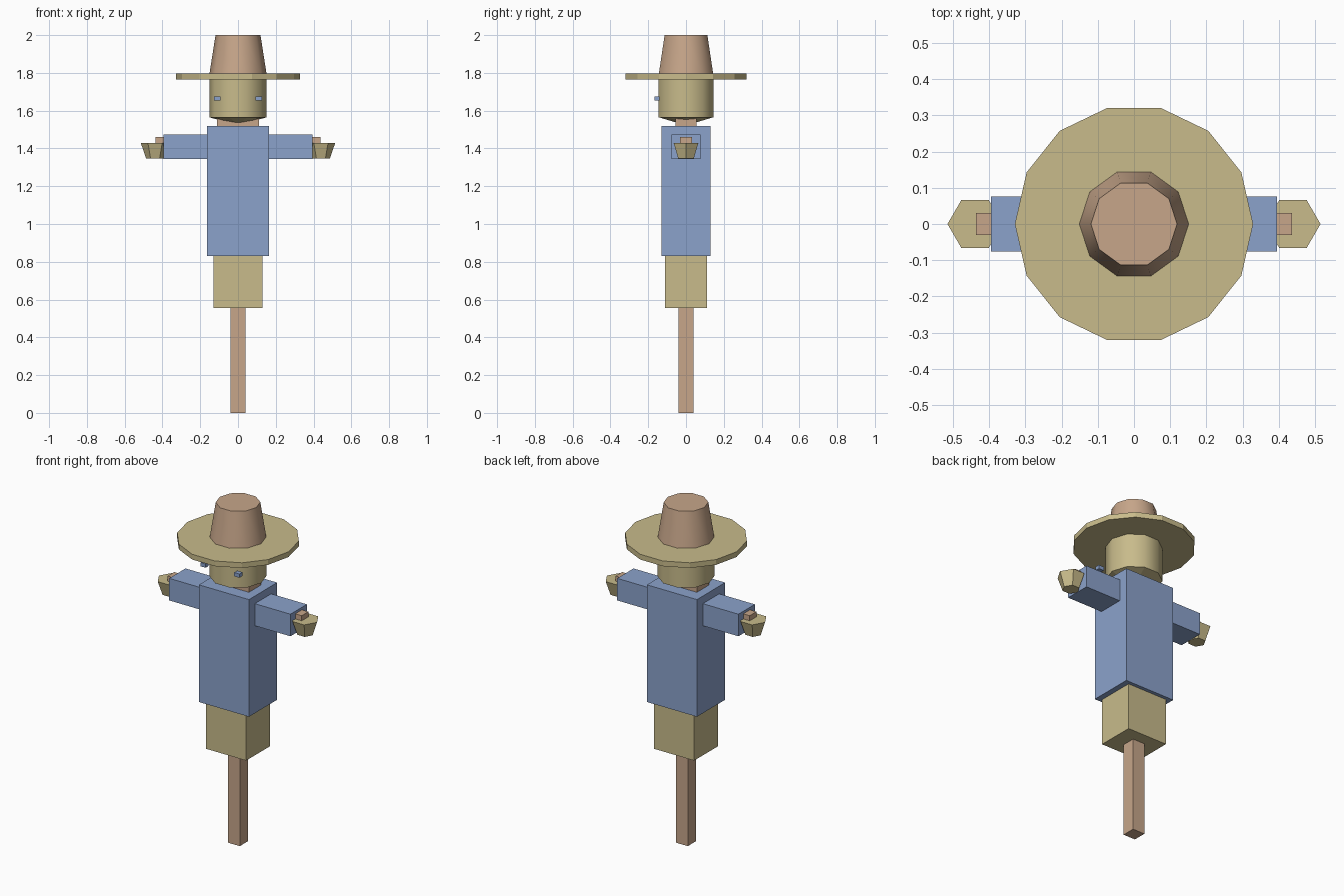
import bpy, math

if "Cube" in bpy.data.objects:
    bpy.data.objects.remove(bpy.data.objects["Cube"])


def material(name, rgb):
    m = bpy.data.materials.new(name)
    m.diffuse_color = (*rgb, 1)
    m.use_nodes = True
    m.node_tree.nodes["Principled BSDF"].inputs["Base Color"].default_value = m.diffuse_color
    return m


STRAW = material("straw", (0.578, 0.497, 0.258))
WOOD = material("wood", (0.571, 0.381, 0.254))
CLOTH = material("blue_cloth", (0.258, 0.361, 0.597))


def box(name, mat, x, y, z):
    """Box spanning the given (min, max) ranges."""
    bpy.ops.mesh.primitive_cube_add(size=1, location=[(a + b) / 2 for a, b in (x, y, z)])
    ob = bpy.context.object
    ob.name = name
    ob.scale = [b - a for a, b in (x, y, z)]
    bpy.ops.object.transform_apply(location=False, rotation=False, scale=True)
    ob.data.materials.append(mat)
    return ob


def frustum(name, mat, sides, r_low, r_high, z0, z1, x=0, smooth=False):
    """Tapered prism with a corner pointing along +x."""
    bpy.ops.mesh.primitive_cone_add(vertices=sides, radius1=r_low, radius2=r_high,
                                    depth=z1 - z0, location=(x, 0, (z0 + z1) / 2),
                                    rotation=(0, 0, math.pi / 2))
    ob = bpy.context.object
    ob.name = name
    bpy.ops.object.transform_apply(location=False, rotation=True, scale=False)
    ob.data.materials.append(mat)
    if smooth:
        bpy.ops.object.shade_smooth_by_angle(angle=math.radians(40))
    return ob


# Post, trousers, shirt and neck
box("post", WOOD, (-0.039, 0.039), (-0.039, 0.039), (0, 0.57))
box("trousers", STRAW, (-0.13, 0.13), (-0.11, 0.11), (0.555, 0.84))
box("shirt", CLOTH, (-0.163, 0.163), (-0.131, 0.131), (0.83, 1.52))
box("neck", WOOD, (-0.11, 0.11), (-0.056, 0.056), (1.51, 1.56))

# Head with a shallow pointed chin
frustum("head", STRAW, 10, 0.152, 0.152, 1.565, 1.77, smooth=True)
frustum("chin", STRAW, 10, 0.0, 0.152, 1.522, 1.565)

# Hat
frustum("hat_brim", STRAW, 14, 0.329, 0.329, 1.765, 1.796)
frustum("hat_crown", WOOD, 10, 0.152, 0.119, 1.79, 2.0, smooth=True)

# Mirrored eyes, sleeves, arm sticks and hands
for side, s in (("left", -1), ("right", 1)):
    def span(a, b):
        return tuple(sorted((s * a, s * b)))
    box(side + "_eye", CLOTH, span(0.093, 0.127), (-0.168, -0.14), (1.653, 1.675))
    box(side + "_sleeve", CLOTH, span(0.15, 0.395), (-0.076, 0.076), (1.345, 1.475))
    box(side + "_arm_stick", WOOD, span(0.38, 0.437), (-0.031, 0.031), (1.40, 1.46))
    frustum(side + "_hand", STRAW, 6, 0.047, 0.076, 1.346, 1.43, x=s * 0.439)
